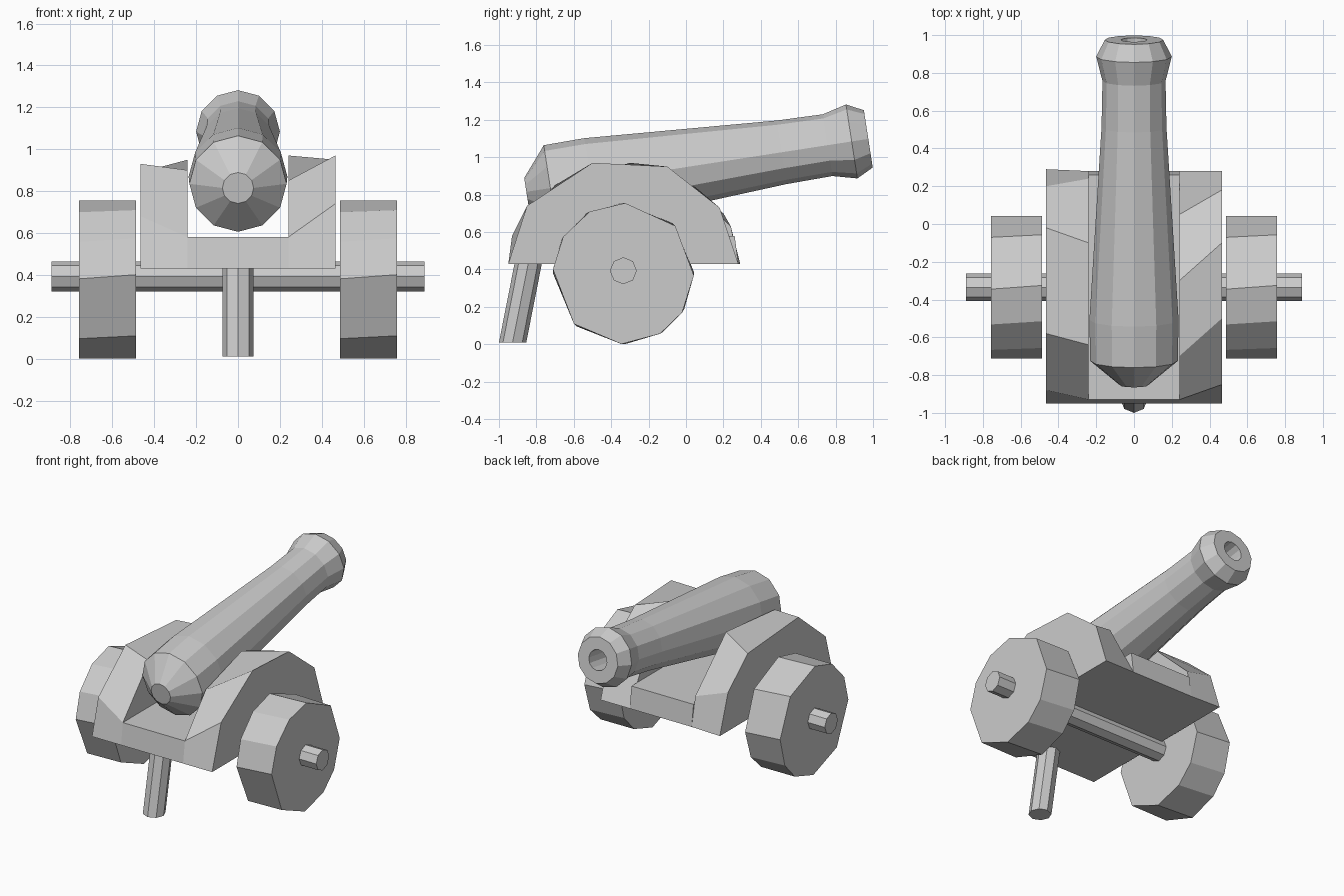
import bpy, bmesh, math
from mathutils import Vector

cube = bpy.data.objects.get("Cube")
if cube:
    bpy.data.objects.remove(cube, do_unlink=True)

grey = bpy.data.materials.new("plain grey")
grey.use_nodes = True
colour = (0.6, 0.6, 0.6, 1)
grey.diffuse_color = colour
grey.node_tree.nodes["Principled BSDF"].inputs["Base Color"].default_value = colour


def loft(name, rings):
    """Join equal-length rings of points into a closed, flat-shaded solid."""
    bm = bmesh.new()
    loops = [[bm.verts.new(p) for p in ring] for ring in rings]
    n = len(loops[0])
    for a, b in zip(loops, loops[1:]):
        for i in range(n):
            j = (i + 1) % n
            bm.faces.new((a[i], a[j], b[j], b[i]))
    bm.faces.new(loops[0])
    bm.faces.new(loops[-1])
    bmesh.ops.recalc_face_normals(bm, faces=bm.faces)
    mesh = bpy.data.meshes.new(name)
    bm.to_mesh(mesh)
    bm.free()
    mesh.materials.append(grey)
    obj = bpy.data.objects.new(name, mesh)
    bpy.context.collection.objects.link(obj)
    return obj


def ring(centre, u, v, radius, angles):
    return [Vector(centre) + radius * (math.cos(a) * Vector(u) + math.sin(a) * Vector(v))
            for a in map(math.radians, angles)]


def even(n, start=0):
    return [start + 360 * i / n for i in range(n)]


def side(x, profile):
    return [(x, y, z) for y, z in profile]


X, Y, Z = Vector((1, 0, 0)), Vector((0, 1, 0)), Vector((0, 0, 1))

# Barrel: turned profile along a raised axis, ending in a hollow bore
tilt = math.radians(8.8)
along = Vector((0, math.cos(tilt), math.sin(tilt)))
up = Vector((0, -math.sin(tilt), math.cos(tilt)))
breech = Vector((0, -0.725, 0.835))
profile = [(-0.13, 0.075), (0, 0.232), (0.22, 0.236), (1.25, 0.172), (1.5, 0.167),
           (1.63, 0.2), (1.72, 0.155), (1.72, 0.07), (1.45, 0.07)]
loft("barrel", [ring(breech + along * d, X, up, r, even(12)) for d, r in profile])

# Carriage: a bed between two arched cheeks
bed = [(-0.95, 0.43), (-0.93, 0.58), (0.26, 0.58), (0.28, 0.43)]
loft("carriage_bed", [side(x, bed) for x in (-0.24, 0.24)])

left_outer = [(-0.95, 0.43), (-0.85, 0.74), (-0.5, 0.97), (-0.1, 0.95), (0.18, 0.73), (0.28, 0.43)]
left_inner = [(-0.95, 0.43), (-0.93, 0.58), (-0.7, 0.85), (-0.3, 0.97), (0.05, 0.84), (0.28, 0.43)]
right_outer = [(-0.95, 0.43), (-0.88, 0.68), (-0.58, 0.93), (-0.02, 0.89), (0.2, 0.7), (0.29, 0.43)]
right_inner = [(-0.95, 0.43), (-0.93, 0.58), (-0.64, 0.9), (-0.1, 0.95), (0.24, 0.63), (0.28, 0.43)]
loft("left_cheek", [side(0.24, left_inner), side(0.465, left_outer)])
loft("right_cheek", [side(-0.24, right_inner), side(-0.465, right_outer)])

# Wheels: roughly hewn solid discs
hub = Vector((0, -0.335, 0.378))
spokes = [90, 44, 0, -32, -57, -90, -133, 178, 150, 120]
for name, s in (("left_wheel", 1), ("right_wheel", -1)):
    inner = [a + s * 1.5 for a in spokes]
    outer = [a - s * 1.5 for a in spokes]
    loft(name, [ring(hub + X * s * 0.487, Y, Z, 0.377, inner),
                ring(hub + X * s * 0.758, Y, Z, 0.377, outer)])

# Axle
axle = Vector((0, -0.335, 0.393))
loft("axle", [ring(axle + X * x, Y, Z, 0.072, even(8)) for x in (-0.89, 0.89)])

# Slanted prop under the front edge
loft("prop", [ring((0, y, z), X, Y, 0.073, even(8)) for y, z in ((-0.927, 0.01), (-0.842, 0.44))])
